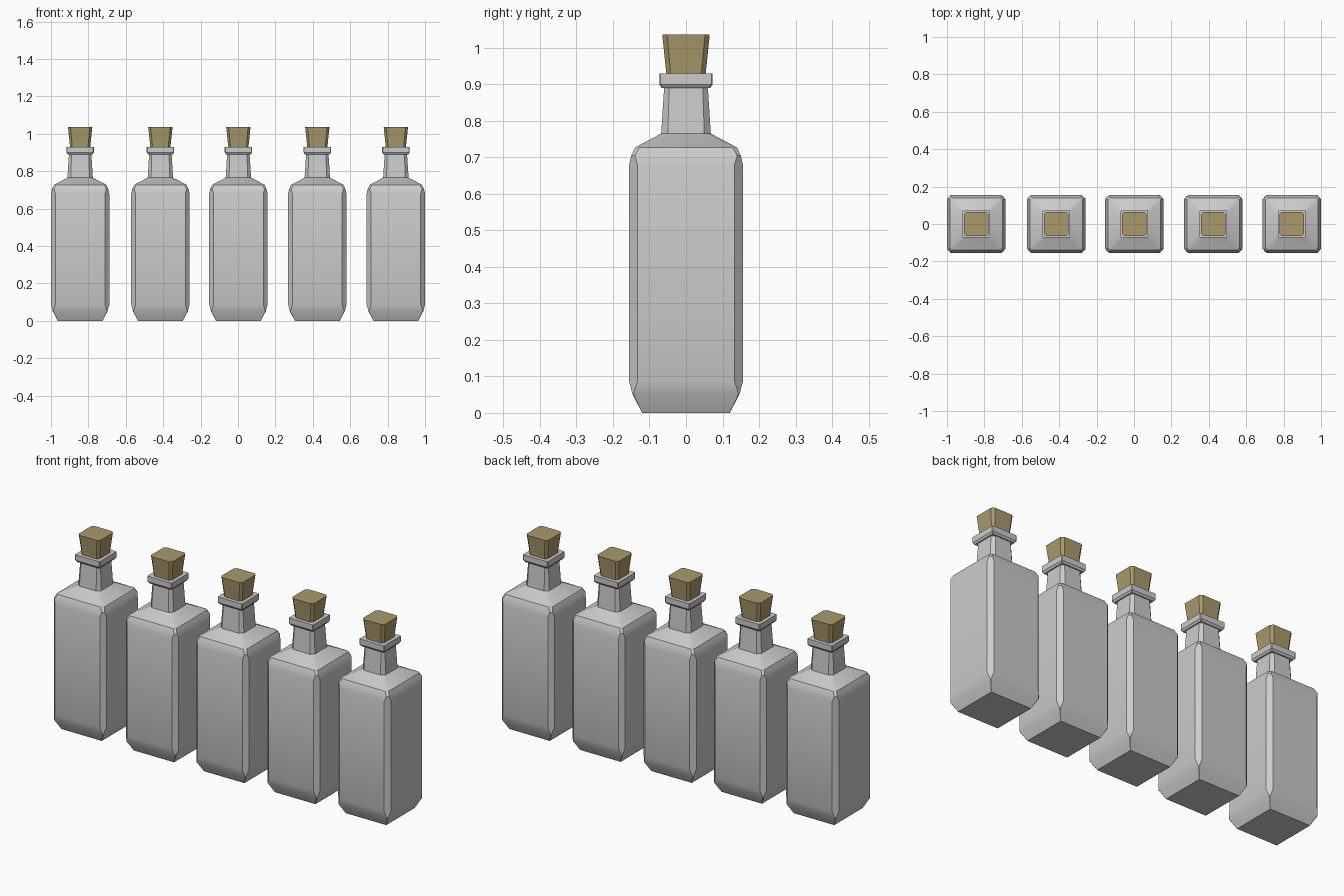
import bpy, bmesh, math

if "Cube" in bpy.data.objects:
    bpy.data.objects.remove(bpy.data.objects["Cube"])

cork_mat = bpy.data.materials.new("cork")
cork_mat.diffuse_color = (0.40, 0.32, 0.15, 1)
cork_mat.use_nodes = True
cork_mat.node_tree.nodes["Principled BSDF"].inputs["Base Color"].default_value = cork_mat.diffuse_color


def loft(name, x, rings, mat=None):
    """Loft chamfered squares; each ring is (z, half width, corner chamfer)."""
    bm = bmesh.new()
    loops = []
    for z, h, c in rings:
        k = h - c
        pts = [(h, -k), (h, k), (k, h), (-k, h), (-h, k), (-h, -k), (-k, -h), (k, -h)]
        loops.append([bm.verts.new((px, py, z)) for px, py in pts])
    for a, b in zip(loops, loops[1:]):
        for i in range(8):
            j = (i + 1) % 8
            bm.faces.new((a[i], a[j], b[j], b[i]))
    bm.faces.new(loops[0][::-1])
    bm.faces.new(loops[-1])
    bmesh.ops.remove_doubles(bm, verts=bm.verts, dist=0.0005)
    bmesh.ops.recalc_face_normals(bm, faces=bm.faces)
    me = bpy.data.meshes.new(name)
    bm.to_mesh(me)
    bm.free()
    ob = bpy.data.objects.new(name, me)
    ob.location.x = x
    bpy.context.collection.objects.link(ob)
    if mat:
        me.materials.append(mat)
    bpy.ops.object.select_all(action='DESELECT')
    ob.select_set(True)
    bpy.context.view_layer.objects.active = ob
    bpy.ops.object.shade_smooth_by_angle(angle=math.radians(30))
    return ob


# body with chamfered corners, shoulder, neck and lip
BOTTLE = [(0, .12, 0), (.052, .147, .003), (.087, .156, .023), (.68, .156, .023),
          (.705, .150, .010), (.727, .140, .012), (.765, .068, .018),
          (.89, .060, .014), (.89, .066, .003), (.90, .073, .003), (.93, .073, .003)]
# tapered stopper
CORK = [(.90, .052, .012), (.93, .054, .012), (1.036, .065, .013)]

for n, x in enumerate((-.844, -.415, .002, .424, .844), 1):
    loft(f"bottle_{n}", x, BOTTLE)
    loft(f"cork_{n}", x, CORK, cork_mat)
